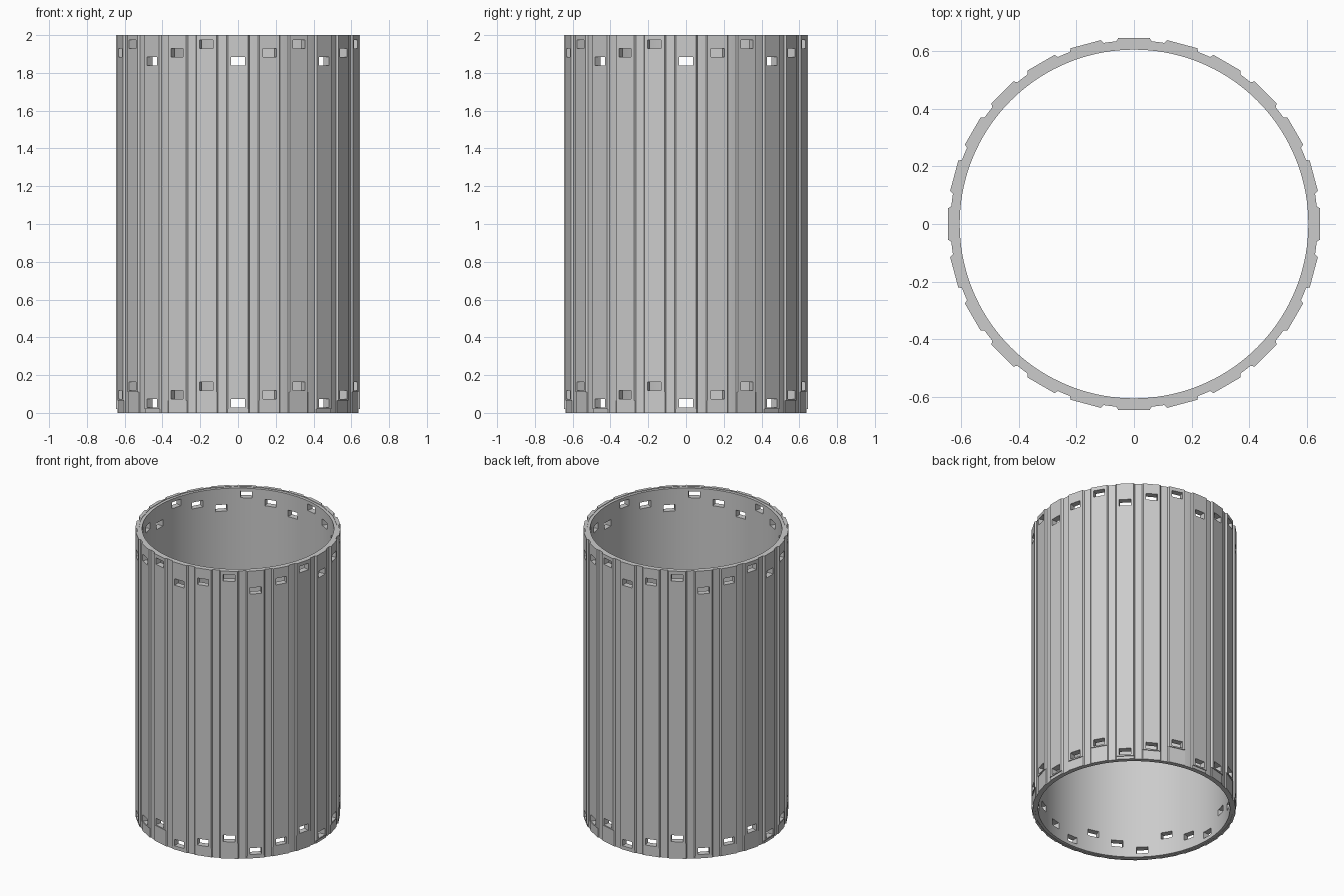
import bpy, bmesh, math
from mathutils import Matrix, Vector

if "Cube" in bpy.data.objects:
    bpy.data.objects.remove(bpy.data.objects["Cube"])

PANELS = 24
HEIGHT = 2.0
R_IN, R_STEP, R_SHELL, R_PANEL, R_FOOT = 0.604, 0.625, 0.636, 0.645, 0.639
WIN_W, WIN_H = 0.074, 0.045

grey = bpy.data.materials.new("light grey")
grey.use_nodes = True
grey.diffuse_color = (0.6, 0.6, 0.6, 1)
grey.node_tree.nodes["Principled BSDF"].inputs["Base Color"].default_value = grey.diffuse_color


def finish(name, bm):
    bmesh.ops.recalc_face_normals(bm, faces=bm.faces)
    mesh = bpy.data.meshes.new(name)
    bm.to_mesh(mesh)
    bm.free()
    mesh.materials.append(grey)
    obj = bpy.data.objects.new(name, mesh)
    bpy.context.collection.objects.link(obj)
    return obj


def turn(i):
    # Local -y points outward at the i-th panel, counting from the front
    return Matrix.Rotation(i * math.tau / PANELS, 4, "Z")


def prism(bm, i, outline, z0, z1):
    # Upright prism from a plan outline of (sideways, radius) points
    lower, upper = ([bm.verts.new(turn(i) @ Vector((x, -r, z))) for x, r in outline]
                    for z in (z0, z1))
    bm.faces.new(lower)
    bm.faces.new(upper)
    n = len(outline)
    for k in range(n):
        m = (k + 1) % n
        bm.faces.new((lower[k], lower[m], upper[m], upper[k]))


def strip(half_base, half_face, radius):
    return [(-half_base, 0.622), (half_base, 0.622), (half_base, R_SHELL - 0.003),
            (half_face, radius), (-half_face, radius), (-half_base, R_SHELL - 0.003)]


# Tube wall with a slight step in its top and bottom rims
bm = bmesh.new()
profile = [(R_IN, 0.003), (R_STEP, 0.003), (R_STEP, 0), (R_SHELL, 0), (R_SHELL, HEIGHT),
           (R_STEP, HEIGHT), (R_STEP, HEIGHT - 0.003), (R_IN, HEIGHT - 0.003)]
ring = [bm.verts.new((r, 0, z)) for r, z in profile]
edges = [bm.edges.new((ring[k], ring[k - 1])) for k in range(len(ring))]
bmesh.ops.spin(bm, geom=ring + edges, cent=(0, 0, 0), axis=(0, 0, 1),
               angle=math.tau, steps=144, use_merge=True)
bmesh.ops.remove_doubles(bm, verts=bm.verts, dist=0.0001)
tube = finish("tube_wall", bm)

# Raised flat strips, each with a thinner foot, and their window cutters
panel_bm, foot_bm, cut_bm = bmesh.new(), bmesh.new(), bmesh.new()
for i in range(PANELS):
    rise = (i % 3) * WIN_H
    ledge = 0.02 + rise
    prism(panel_bm, i, strip(0.061, 0.054, R_PANEL), ledge, HEIGHT)
    prism(foot_bm, i, strip(0.061, 0.056, R_FOOT), 0, ledge)
    for sill in (0.029, 1.84):
        w = WIN_W / 2
        prism(cut_bm, i, [(-w, 0.55), (w, 0.55), (w, 0.7), (-w, 0.7)],
              sill + rise, sill + rise + WIN_H)
panels = finish("raised_strips", panel_bm)
feet = finish("strip_feet", foot_bm)
cutter = finish("window_cutter", cut_bm)
cutter.hide_render = True
cutter.hide_set(True)

# Cut the windows, then shade
for obj in (tube, panels):
    mod = obj.modifiers.new("windows", "BOOLEAN")
    mod.operation = "DIFFERENCE"
    mod.solver = "EXACT"
    mod.object = cutter
    bpy.ops.object.select_all(action="DESELECT")
    bpy.context.view_layer.objects.active = obj
    obj.select_set(True)
    bpy.ops.object.modifier_apply(modifier=mod.name)
bpy.ops.object.select_all(action="DESELECT")
bpy.context.view_layer.objects.active = tube
tube.select_set(True)
bpy.ops.object.shade_smooth_by_angle(angle=math.radians(30))
bpy.data.objects.remove(cutter)
